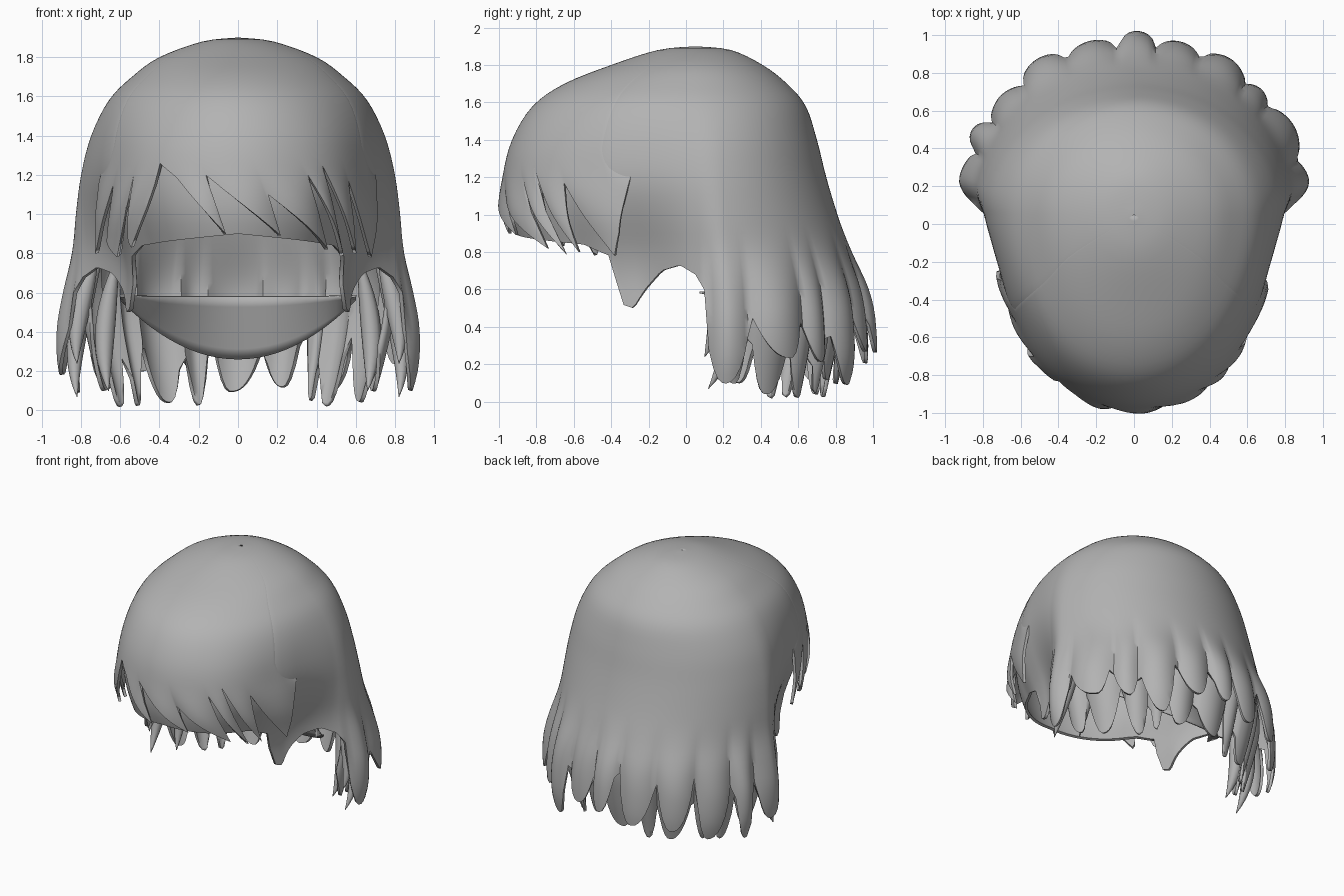
import bpy, math, random
from mathutils import Vector

random.seed(11)
if "Cube" in bpy.data.objects:
    bpy.data.objects.remove(bpy.data.objects["Cube"])

hair_mat = bpy.data.materials.new("hair_grey")
hair_mat.use_nodes = True
GREY = (0.45, 0.45, 0.45, 1)
hair_mat.diffuse_color = GREY
hair_mat.node_tree.nodes["Principled BSDF"].inputs["Base Color"].default_value = GREY

# Head of hair rings: height, half width, depth to the front, depth to the back
CENTRE_Y = 0.05
RINGS = [Vector(r) for r in (
    (1.9, 0, 0, 0), (1.88, .18, .2, .19), (1.8, .4, .45, .36), (1.7, .54, .7, .49),
    (1.58, .66, .87, .59), (1.4, .755, .98, .65), (1.2, .81, 1.03, .7),
    (1, .84, 1.035, .76), (.8, .86, .98, .83), (.6, .9, .92, .9),
    (.4, .93, .85, .93), (.2, .92, .8, .93), (0, .86, .75, .88))]


def ring(s):
    """Smooth ring size at position s down the table."""
    last = len(RINGS) - 1
    i = min(int(s), last - 1)
    t = s - i
    a, b, c, d = (RINGS[max(0, min(last, i + k))] for k in (-1, 0, 1, 2))
    return b + (c - a) * (t / 2) + (a * 2 - b * 5 + c * 4 - d) * (t * t / 2) \
        + (b * 3 - a - c * 3 + d) * (t ** 3 / 2)


def ring_at(z):
    lo, hi = 0, len(RINGS) - 1
    for _ in range(30):
        mid = (lo + hi) / 2
        lo, hi = (mid, hi) if ring(mid)[0] > z else (lo, mid)
    return lo


def ramp(v, a, b):
    t = max(0, min(1, (v - a) / (b - a)))
    return t * t * (3 - 2 * t)


def polyline(points, x):
    for (x0, z0), (x1, z1) in zip(points, points[1:]):
        if x <= x1:
            return z0 + (z1 - z0) * max(0, x - x0) / (x1 - x0)
    return points[-1][1]


def from_front(deg):
    return min(abs(deg), abs(360 - deg))


def finish(ob):
    bpy.ops.object.select_all(action="DESELECT")
    ob.select_set(True)
    bpy.context.view_layer.objects.active = ob
    ob.data.materials.clear()
    ob.data.materials.append(hair_mat)
    bpy.ops.object.shade_smooth_by_angle(angle=math.radians(50))


def mesh_object(name, verts, faces, thickness):
    me = bpy.data.meshes.new(name)
    me.from_pydata(verts, [], faces)
    ob = bpy.data.objects.new(name, me)
    bpy.context.collection.objects.link(ob)
    weld = ob.modifiers.new("weld", "WELD")
    weld.merge_threshold = 0.0005
    solid = ob.modifiers.new("thickness", "SOLIDIFY")
    solid.thickness = thickness
    solid.offset = -1
    finish(ob)


def shell(name, start, end, hem, offset, sweep=lambda d, z: 0, tuck=.28, top=0, step=1.5):
    """Sheet of hair hanging over the head down to a shaped hem."""
    steps = 4
    cols = round((end - start) / step) + 1
    rows = (len(RINGS) - 1 - top) * steps + 1
    verts, faces = [], []
    for i in range(cols):
        deg = start + (end - start) * i / (cols - 1)
        stop = ring_at(hem(deg))
        for j in range(rows):
            z, w, f, b = ring(min(top + j / steps, stop))
            grow = 1 + offset(deg, z)
            turned = deg + sweep(deg, z)
            side = from_front(turned)
            # hair before the ears is narrower and tucks in towards the cheeks
            front = 1 - ramp(side, 70, 102)
            narrow = (1 - tuck * ramp(-z, -1.3, -.6) * front) \
                * (1 - .07 * front * ramp(side, 25, 60) * ramp(-z, -1.7, -1.2))
            a = math.radians(turned)
            c = math.cos(a)
            verts.append((w * math.sin(a) * grow * narrow,
                          CENTRE_Y - c * (f if c > 0 else b) * grow, z))
    for i in range(cols - 1):
        for j in range(rows - 1):
            k = i * rows + j
            faces.append((k, k + 1, k + rows + 1, k + rows))
    mesh_object(name, verts, faces, .02)


class Locks:
    """A row of broad, rounded locks across the back."""
    def __init__(self, start, end, count, tips, notches):
        width = (end - start) / count
        self.edges = [start + width * (i + random.uniform(-.25, .25) * (0 < i < count))
                      for i in range(count + 1)]
        self.tips = [random.uniform(*tips) for _ in range(count)]
        self.notches = [random.uniform(*notches) for _ in range(count + 1)]
        self.skew = [random.uniform(-.35, .35) for _ in range(count)]

    def find(self, deg):
        n = len(self.tips)
        i = next((k for k in range(n) if deg <= self.edges[k + 1]), n - 1)
        lo, hi = self.edges[i], self.edges[i + 1]
        return i, max(-1, min(1, 2 * (deg - lo) / (hi - lo) - 1))

    def hem(self, deg):
        i, u = self.find(deg)
        k = self.skew[i]
        v = (u - k) / (1 - k) if u > k else (u - k) / (1 + k)
        notch = self.notches[i + (u > k)]
        return self.tips[i] + (notch - self.tips[i]) * abs(v) ** 2.4

    def bulge(self, deg, z):
        i, u = self.find(deg)
        return ((1 - u * u) * .05 - .035 + .025 * (i % 2)) * ramp(-z, -.95, -.45)


# Main shell: forehead lining, cheek locks, ear gaps and long back
back = Locks(93, 267, 11, (.08, .27), (.4, .68))
EAR = ((0, .9), (52, .84), (62, .78), (64, .52), (68, .5), (73, .6), (79, .7),
       (85, .73), (90, .68), (93, .6))


def main_hem(deg):
    if 93 < deg < 267:
        return back.hem(deg)
    return polyline(EAR, from_front(deg))


def main_offset(deg, z):
    if 93 < deg < 267:
        return back.bulge(deg, z)
    return -.045 * (1 - ramp(from_front(deg), 45, 62))


shell("main_hair", 0, 360, main_hem, main_offset)

# Under layer hangs straighter and lower inside the back
under = Locks(98, 262, 11, (.01, .12), (.28, .5))
shell("under_hair", 98, 262, under.hem,
      lambda d, z: under.bulge(d, z) - .07 - .13 * ramp(-z, -.8, -.1), top=7)

# Fringe with jagged points, parted and swept to both sides
FRINGE = ((-66, 1.2), (-57, .8), (-52, 1.15), (-48, .86), (-40, .78), (-39, 1.2),
          (-32, .83), (-30, 1.26), (-17, .9), (-16, 1.2), (3, .89), (4, 1.1),
          (21, .82), (22, 1.2), (29, .79), (30, 1.25), (36, .8), (42, 1.17),
          (48, .78), (54, .9), (66, 1.2))
CREASES = (-66, -52, -39.5, -30, -16.5, 3.5, 21.5, 29.5, 42, 66)


def fringe_offset(deg, z):
    lo, hi = next((p for p in zip(CREASES, CREASES[1:]) if deg <= p[1]), CREASES[-2:])
    u = 2 * (deg - lo) / (hi - lo) - 1
    sink = .05 * ramp(abs(deg), 59, 66) * ramp(z, 1.15, 1.35)
    return ((1 - u * u) * .035 - .015) * ramp(-z, -1.25, -.95) - sink


def fringe_sweep(deg, z):
    return 28 * (2 * ramp(deg, -33, -27) - 1) * max(0, 1.35 - z)


shell("fringe", -66, 66, lambda d: polyline(FRINGE, d), fringe_offset, fringe_sweep,
      tuck=.08, step=.5)

# Nape lining: a curved panel inside the back
verts, faces = [], []
COLS, ROWS = 24, 6
for i in range(COLS + 1):
    u = 2 * i / COLS - 1
    for j in range(ROWS + 1):
        t = j / ROWS
        low = .26 + .3 * u * u
        verts.append((u * .6, .62 - .45 * u * u - .1 * t, low + (.58 - low) * t))
for i in range(COLS):
    for j in range(ROWS):
        k = i * (ROWS + 1) + j
        faces.append((k, k + ROWS + 1, k + ROWS + 2, k + 1))
mesh_object("nape_lining", verts, faces, .01)


def strand(name, points, width):
    """Loose tapered lock along a smooth path."""
    cu = bpy.data.curves.new(name, "CURVE")
    cu.dimensions = "3D"
    cu.bevel_depth = width
    cu.bevel_resolution = 2
    sp = cu.splines.new("NURBS")
    sp.points.add(len(points) - 1)
    for p, co, r in zip(sp.points, points, (.2, 1, 1, .03)):
        p.co = (*co, 1)
        p.radius = r
    sp.use_endpoint_u = True
    sp.order_u = 4
    sp.resolution_u = 6
    ob = bpy.data.objects.new(name, cu)
    bpy.context.collection.objects.link(ob)
    bpy.ops.object.select_all(action="DESELECT")
    ob.select_set(True)
    bpy.context.view_layer.objects.active = ob
    bpy.ops.object.convert(target="MESH")
    finish(bpy.context.object)


# Loose locks behind each ear, curling forwards at the tips
LOOSE = (((.72, .18, .8), (.79, .2, .6), (.84, .18, .42), (.82, .1, .24)),
         ((.7, .27, .8), (.8, .29, .55), (.86, .27, .3), (.82, .12, .07)),
         ((.62, .28, .75), (.68, .33, .5), (.7, .3, .3), (.66, .2, .1)))
for label, s in (("left", 1), ("right", -1)):
    for n, path in enumerate(LOOSE):
        strand(f"{label}_loose_lock_{n + 1}", [(x * s, y, z) for x, y, z in path], .065)
